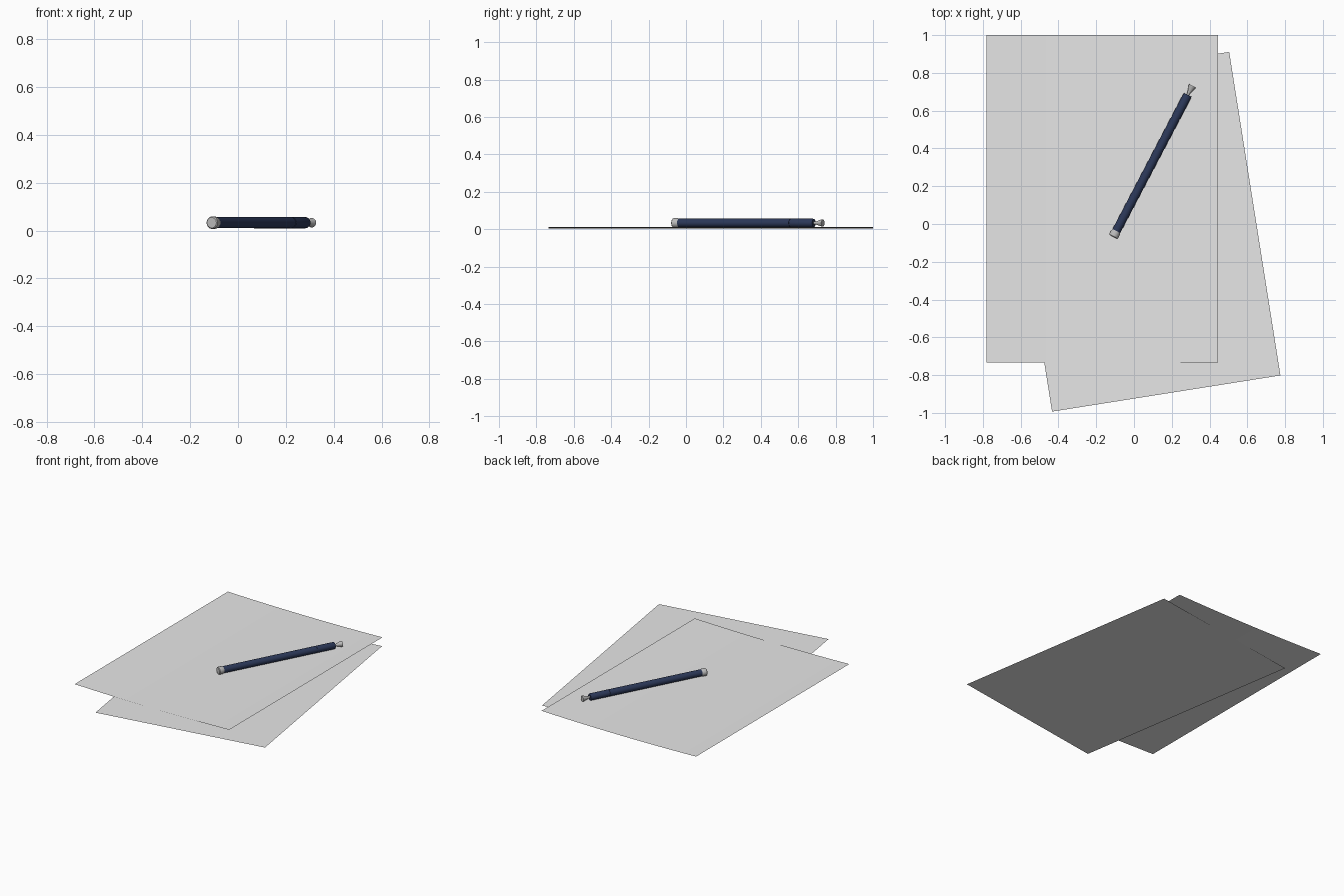
import bpy, bmesh, math
from mathutils import Matrix, Vector

cube = bpy.data.objects.get("Cube")
if cube:
    bpy.data.objects.remove(cube)


def material(name, rgb):
    m = bpy.data.materials.new(name)
    m.use_nodes = True
    m.diffuse_color = (*rgb, 1)
    m.node_tree.nodes["Principled BSDF"].inputs["Base Color"].default_value = (*rgb, 1)
    return m


paper = material("paper white", (0.8, 0.8, 0.8))
navy = material("navy blue", (0.025, 0.04, 0.1))
silver = material("silver grey", (0.5, 0.5, 0.5))


def add_object(name, bm, mat):
    mesh = bpy.data.meshes.new(name)
    bm.to_mesh(mesh)
    bm.free()
    mesh.materials.append(mat)
    obj = bpy.data.objects.new(name, mesh)
    bpy.context.collection.objects.link(obj)
    return obj


def sheet(name, centre, angle, low, bow):
    """Sheet of paper whose two long edges lift by the bow height."""
    bm = bmesh.new()
    bmesh.ops.create_grid(bm, x_segments=16, y_segments=1, size=1)
    for v in bm.verts:
        v.co = (v.co.x * 0.612, v.co.y * 0.867, low + bow * v.co.x ** 2)
    bm.transform(Matrix.Translation((*centre, 0)) @ Matrix.Rotation(math.radians(angle), 4, "Z"))
    obj = add_object(name, bm, paper)
    obj.data.shade_smooth()


# Paper sheets
sheet("lower_sheet", (0.035, -0.041), 9, 0, 0)
sheet("upper_sheet", (-0.168, 0.133), 0, 0.004, 0.0085)

# Pen laid diagonally on the paper
start, end = Vector((-0.11, -0.069, 0.033)), Vector((0.31, 0.732, 0.033))
pen_pose = Matrix.Translation(start) @ (end - start).to_track_quat("Z", "Y").to_matrix().to_4x4()


def turned(name, profile, mat, sides=24):
    """Closed solid of revolution along the pen from (radius, distance) points."""
    bm = bmesh.new()
    rings = [[bm.verts.new((r * math.cos(a), r * math.sin(a), t))
              for a in (math.tau * i / sides for i in range(sides))] for r, t in profile]
    for low, high in zip(rings, rings[1:]):
        for i in range(sides):
            j = (i + 1) % sides
            bm.faces.new((low[i], low[j], high[j], high[i]))
    bm.faces.new(rings[0][::-1])
    bm.faces.new(rings[-1])
    bm.transform(pen_pose)
    obj = add_object(name, bm, mat)
    bpy.ops.object.select_all(action="DESELECT")
    obj.select_set(True)
    bpy.context.view_layer.objects.active = obj
    bpy.ops.object.shade_smooth_by_angle(angle=math.radians(30))


turned("pen_end_cap", [(0.022, 0), (0.026, 0.004), (0.026, 0.026), (0.023, 0.036)], silver)
turned("pen_barrel", [(0.023, 0.034), (0.0235, 0.71)], navy)
turned("pen_seam", [(0.0215, 0.709), (0.0215, 0.717)], navy)
turned("pen_grip", [(0.0235, 0.716), (0.0235, 0.842), (0.021, 0.85)], navy)
turned("pen_tip", [(0.007, 0.848), (0.008, 0.862), (0.02, 0.9), (0.019, 0.904)], silver)
